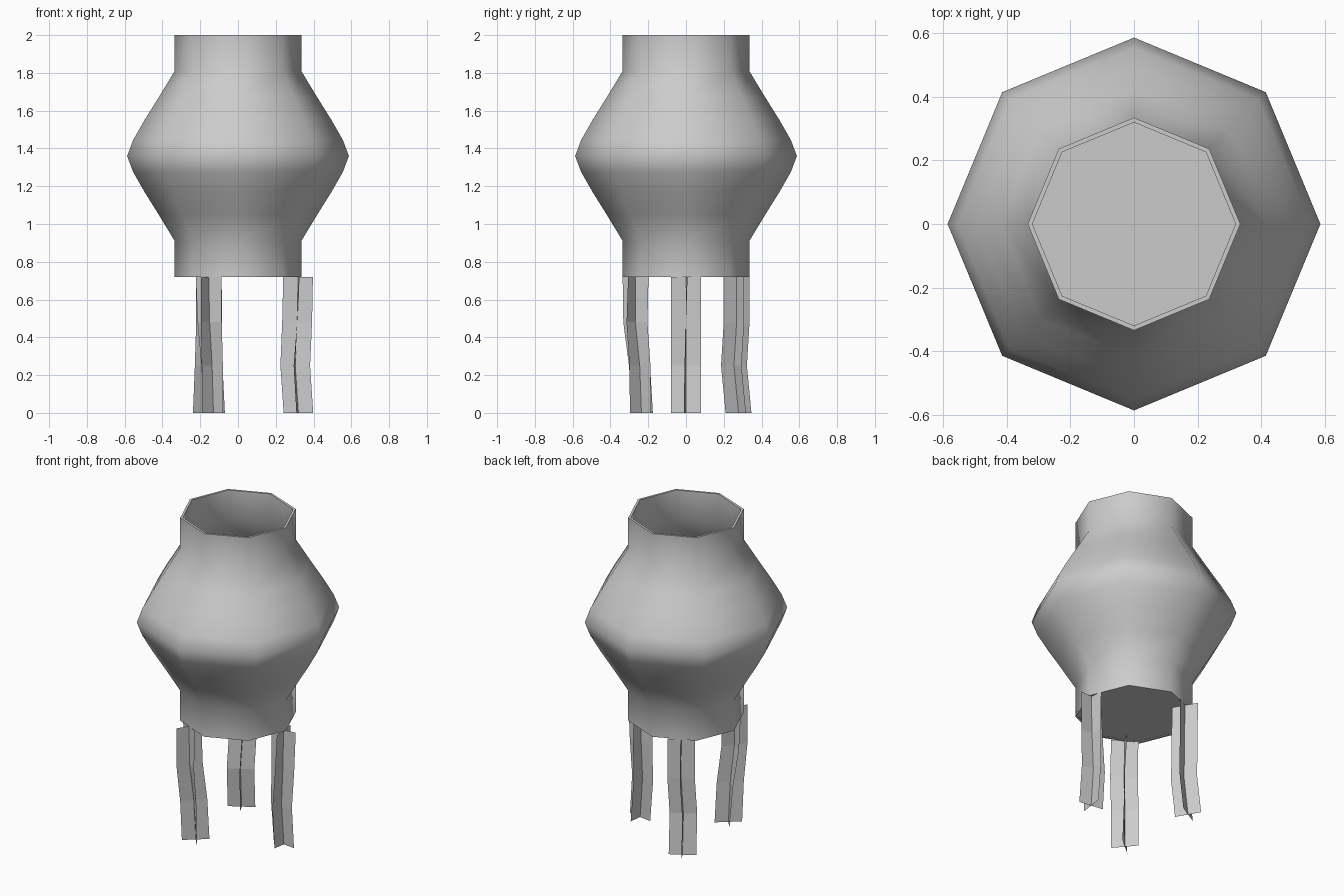
import bpy, bmesh
from math import cos, sin, pi, radians

if "Cube" in bpy.data.objects:
    bpy.data.objects.remove(bpy.data.objects["Cube"])

SIDES = 8


def make_object(name, bm):
    mesh = bpy.data.meshes.new(name)
    bm.to_mesh(mesh)
    bm.free()
    obj = bpy.data.objects.new(name, mesh)
    bpy.context.collection.objects.link(obj)
    return obj


def ring(bm, r, z):
    return [bm.verts.new((r * cos(2 * pi * i / SIDES), r * sin(2 * pi * i / SIDES), z))
            for i in range(SIDES)]


# Body: octagonal lantern shell, outer profile up and inner profile back down
outer = [(0.335, 0.72), (0.335, 0.91), (0.42, 1.05), (0.495, 1.17), (0.555, 1.275),
         (0.587, 1.36), (0.555, 1.445), (0.495, 1.55), (0.42, 1.67), (0.335, 1.81), (0.335, 2.0)]
inner = [(r - 0.015, z) for r, z in reversed(outer)]
bm = bmesh.new()
rings = [ring(bm, r, z) for r, z in outer + inner]
for a, b in zip(rings, rings[1:] + rings[:1]):
    for i in range(SIDES):
        j = (i + 1) % SIDES
        bm.faces.new((a[i], a[j], b[j], b[i]))
bmesh.ops.recalc_face_normals(bm, faces=bm.faces)
body = make_object("body_shell", bm)
bpy.context.view_layer.objects.active = body
body.select_set(True)
bpy.ops.object.shade_smooth_by_angle(angle=radians(50))

# Floor: flat octagon closing the bottom of the shell
bm = bmesh.new()
bm.faces.new(ring(bm, 0.32, 0.724))
make_object("floor", bm)


# Legs: two crossed thin sheets following a bent, slightly twisted spine
def leg(name, spine, half=0.079):
    bm = bmesh.new()
    for turn in (0, 90):
        prev = None
        for z, x, y, azimuth in spine:
            a = radians(azimuth + turn)
            dx, dy = half * cos(a), half * sin(a)
            row = [bm.verts.new((x + s * dx, y + s * dy, z)) for s in (-1, 0, 1)]
            if prev:
                for i in range(2):
                    bm.faces.new((prev[i], prev[i + 1], row[i + 1], row[i]))
            prev = row
    make_object(name, bm)


leg("right_leg", [(0.72, 0.318, 0, 6), (0.48, 0.313, 0, 0),
                  (0.25, 0.303, 0, -6), (0, 0.32, 0, -8)])
leg("back_leg", [(0.72, -0.155, 0.267, 120), (0.48, -0.153, 0.268, 120),
                 (0.25, -0.16, 0.254, 120), (0, -0.17, 0.278, 120)])
leg("front_leg", [(0.72, -0.155, -0.267, 240), (0.48, -0.15, -0.268, 234),
                  (0.25, -0.137, -0.245, 226), (0, -0.13, -0.236, 220)])
